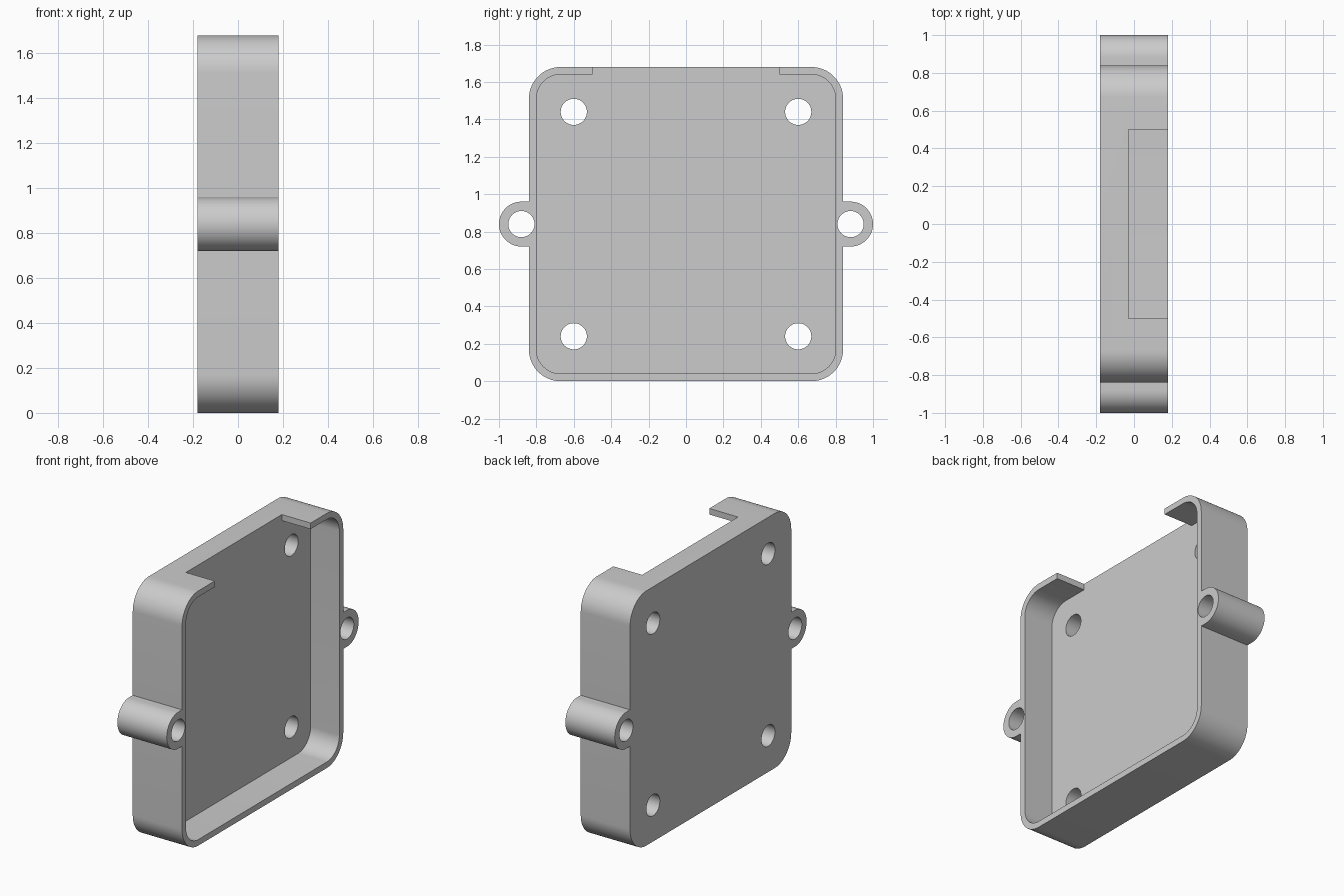
import bpy, bmesh
from math import cos, sin, radians

old = bpy.data.objects.get("Cube")
if old:
    bpy.data.objects.remove(old, do_unlink=True)

DEPTH, FLOOR = 0.18, -0.03      # half depth along x, inner floor position
HALF, WALL, CORNER = 0.84, 0.04, 0.17
EAR_Y, EAR_R, HOLE_R = 0.88, 0.12, 0.07

plastic = bpy.data.materials.new("grey plastic")
plastic.use_nodes = True
GREY = (0.6, 0.6, 0.6, 1)
plastic.diffuse_color = GREY
plastic.node_tree.nodes["Principled BSDF"].inputs["Base Color"].default_value = GREY


def arc(y, z, r, start, sweep, steps):
    angles = [radians(start + sweep * i / steps) for i in range(steps + 1)]
    return [(y + r * cos(a), z + r * sin(a)) for a in angles]


def rounded_square(half, r, ears=False):
    """Outline in the y-z plane, centred on zero, optionally with two side ears."""
    c = half - r
    points = []
    for side, start in ((1, -90), (-1, 90)):
        points += arc(side * c, -side * c, r, start, 90, 16)
        if ears:
            points.append((side * half, -side * EAR_R))
            points += arc(side * EAR_Y, 0, EAR_R, start, 180, 32)
            points.append((side * half, side * EAR_R))
        points += arc(side * c, side * c, r, start + 90, 90, 16)
    return points


def prism(name, outline, x0, x1):
    """Extrude a y-z outline along x."""
    mesh = bpy.data.meshes.new(name)
    bm = bmesh.new()
    face = bm.faces.new([bm.verts.new((x0, y, z + HALF)) for y, z in outline])
    grown = bmesh.ops.extrude_face_region(bm, geom=[face])["geom"]
    bmesh.ops.translate(bm, vec=(x1 - x0, 0, 0),
                        verts=[v for v in grown if isinstance(v, bmesh.types.BMVert)])
    bmesh.ops.recalc_face_normals(bm, faces=bm.faces)
    bm.to_mesh(mesh)
    bm.free()
    mesh.materials.append(plastic)
    obj = bpy.data.objects.new(name, mesh)
    bpy.context.collection.objects.link(obj)
    return obj


# Solid body with both screw ears in one profile
tray = prism("enclosure_tray", rounded_square(HALF, CORNER, ears=True), -DEPTH, DEPTH)

# Cavity, cable notch in the top wall, and screw holes
cutters = [
    prism("cavity_cutter", rounded_square(HALF - WALL, CORNER - WALL), FLOOR, 0.4),
    prism("notch_cutter", [(-0.5, 0.6), (0.5, 0.6), (0.5, 1), (-0.5, 1)], FLOOR, 0.4),
]
hole_centres = [(y, z) for y in (-0.6, 0.6) for z in (-0.6, 0.6)]
hole_centres += [(-EAR_Y, 0), (EAR_Y, 0)]
for y, z in hole_centres:
    cutters.append(prism("hole_cutter", arc(y, z, HOLE_R, 0, 360, 48)[:-1], -0.4, 0.4))

bpy.ops.object.select_all(action="DESELECT")
bpy.context.view_layer.objects.active = tray
tray.select_set(True)
for cutter in cutters:
    cut = tray.modifiers.new("cut", "BOOLEAN")
    cut.operation, cut.solver, cut.object = "DIFFERENCE", "EXACT", cutter
    bpy.ops.object.modifier_apply(modifier=cut.name)
    bpy.data.objects.remove(cutter, do_unlink=True)

bpy.ops.object.shade_smooth_by_angle(angle=radians(30))
